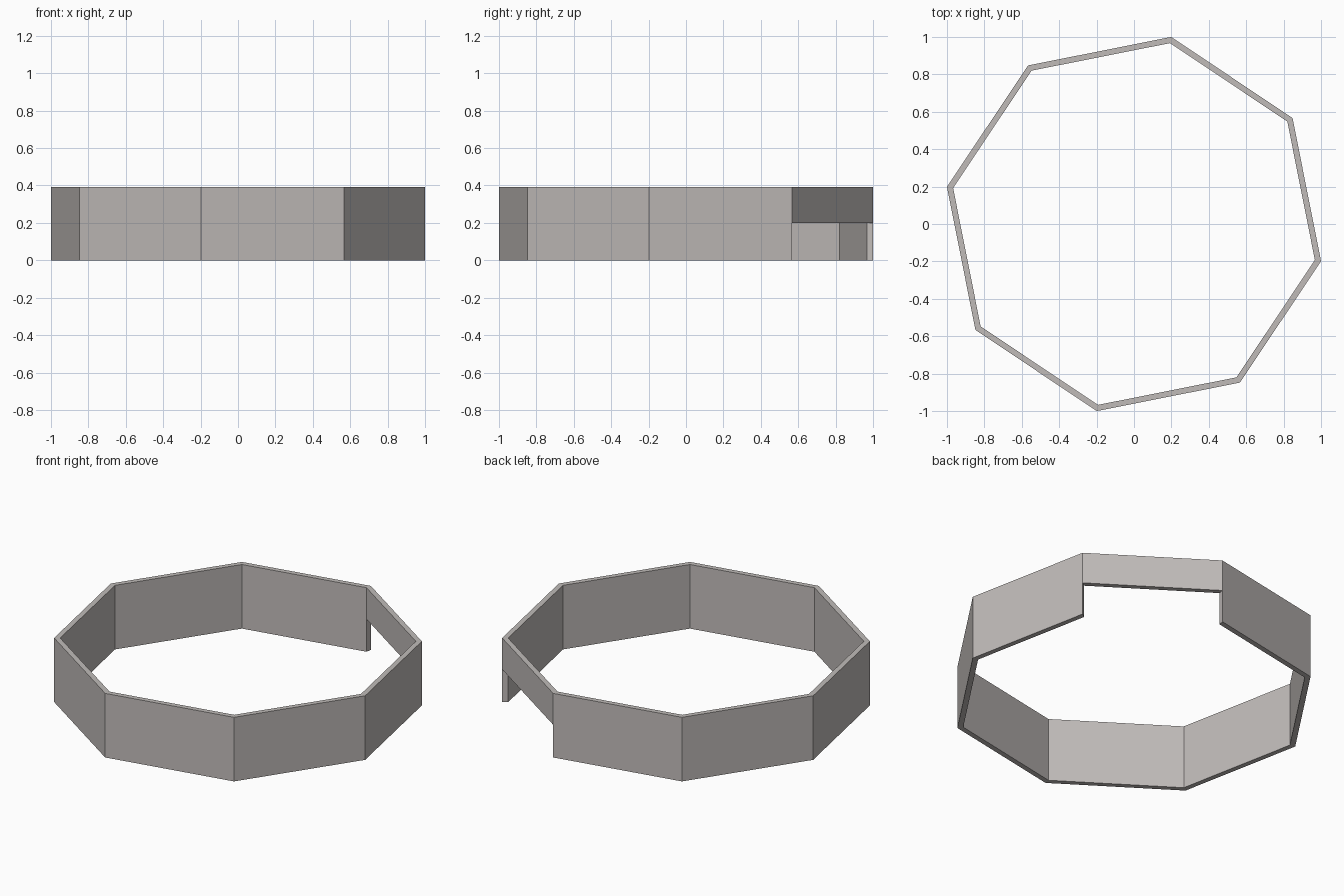
import bpy
import bmesh
from math import cos, sin, radians

cube = bpy.data.objects.get("Cube")
if cube:
    bpy.data.objects.remove(cube)

SIDES = 8
OUTER, INNER = 1.0196, 0.986
LEVELS = (0.0, 0.2, 0.392)      # floor, underside of the opening, rim
OPEN_PANEL = 1                  # the panel whose lower half is left open


def flat_material(name, rgb):
    mat = bpy.data.materials.new(name)
    mat.use_nodes = True
    color = (*rgb, 1.0)
    mat.diffuse_color = color
    bsdf = mat.node_tree.nodes["Principled BSDF"]
    bsdf.inputs["Base Color"].default_value = color
    bsdf.inputs["Roughness"].default_value = 0.8
    return mat


bm = bmesh.new()


# Corner rings: one vertex per corner, level and wall side
def corner(i, radius, z):
    a = radians(-11.25 + 360 / SIDES * i)
    return bm.verts.new((radius * cos(a), radius * sin(a), z))


out = [[corner(i, OUTER, z) for i in range(SIDES)] for z in LEVELS]
inn = [[corner(i, INNER, z) for i in range(SIDES)] for z in LEVELS]

# Wall panels, with the lower band skipped at the opening
for i in range(SIDES):
    j = (i + 1) % SIDES
    low = 1 if i == OPEN_PANEL else 0
    for k in range(low, 2):
        bm.faces.new((out[k][i], out[k][j], out[k + 1][j], out[k + 1][i]))
        bm.faces.new((inn[k][j], inn[k][i], inn[k + 1][i], inn[k + 1][j]))
    bm.faces.new((out[2][i], out[2][j], inn[2][j], inn[2][i]))
    bm.faces.new((out[low][j], out[low][i], inn[low][i], inn[low][j]))

# Mitred jambs on both sides of the opening
for i in (OPEN_PANEL, OPEN_PANEL + 1):
    bm.faces.new((out[0][i], inn[0][i], inn[1][i], out[1][i]))

# Merge the bands of each panel into one flat face
bmesh.ops.dissolve_limit(bm, angle_limit=radians(1), verts=bm.verts[:], edges=bm.edges[:])
bmesh.ops.recalc_face_normals(bm, faces=bm.faces[:])

mesh = bpy.data.meshes.new("octagonal_wall")
bm.to_mesh(mesh)
bm.free()
mesh.materials.append(flat_material("warm_grey", (0.53, 0.50, 0.485)))
wall = bpy.data.objects.new("octagonal_wall", mesh)
bpy.context.collection.objects.link(wall)
